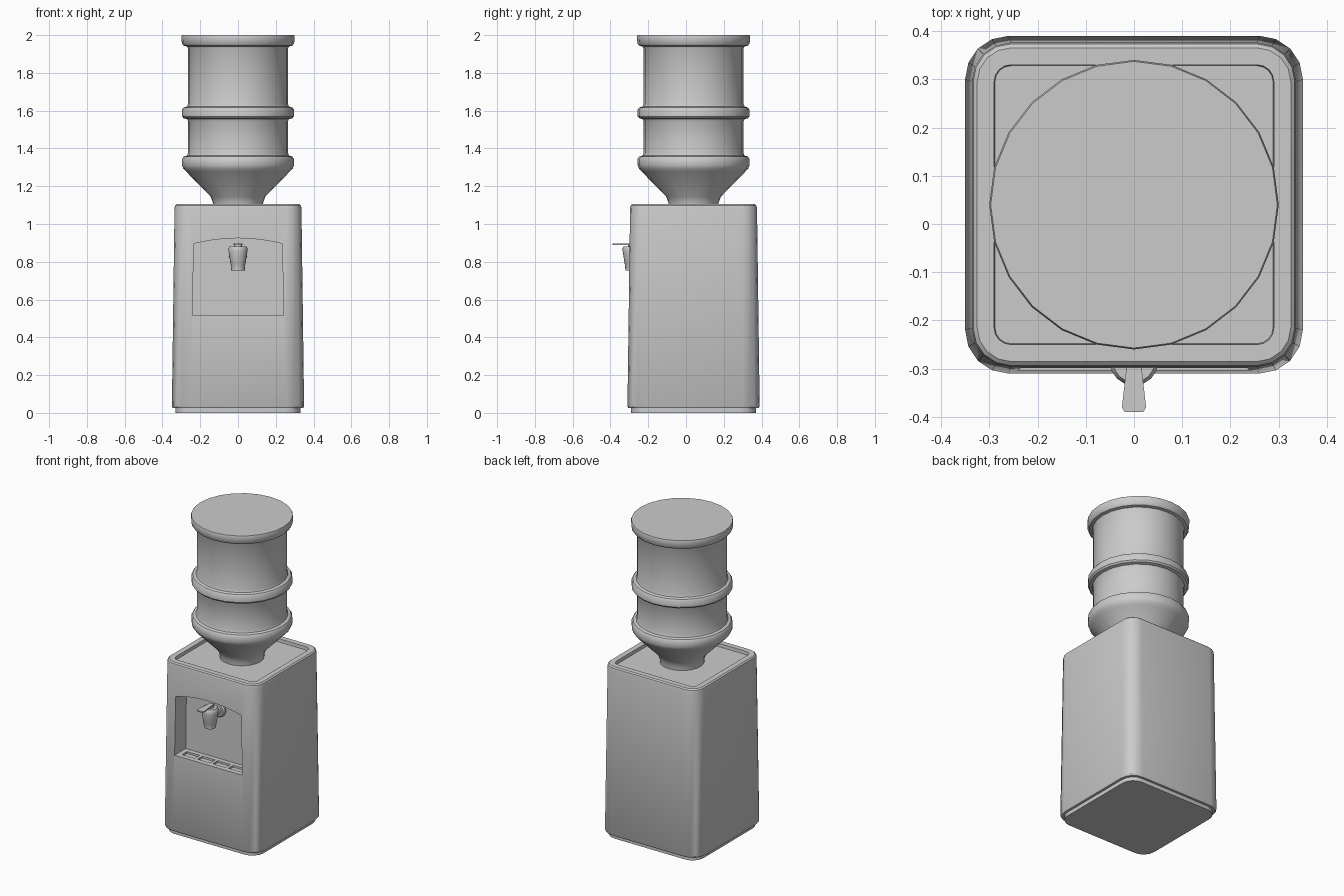
import bpy
import bmesh
from math import sin, cos, pi, radians
from mathutils import Matrix, Vector

cube = bpy.data.objects.get("Cube")
if cube:
    bpy.data.objects.remove(cube, do_unlink=True)

CENTRE_Y = 0.04
WALL_Y = -0.19


def make_object(name, bm):
    bmesh.ops.recalc_face_normals(bm, faces=bm.faces)
    mesh = bpy.data.meshes.new(name)
    bm.to_mesh(mesh)
    bm.free()
    obj = bpy.data.objects.new(name, mesh)
    bpy.context.collection.objects.link(obj)
    return obj


def activate(obj):
    bpy.ops.object.select_all(action='DESELECT')
    obj.select_set(True)
    bpy.context.view_layer.objects.active = obj


def smooth(obj, angle=35):
    activate(obj)
    bpy.ops.object.shade_smooth_by_angle(angle=radians(angle))


def loft(name, rings):
    """Skin a list of closed loops and cap both ends."""
    bm = bmesh.new()
    loops = [[bm.verts.new(p) for p in ring] for ring in rings]
    n = len(loops[0])
    for a, b in zip(loops, loops[1:]):
        for i in range(n):
            j = (i + 1) % n
            bm.faces.new((a[i], a[j], b[j], b[i]))
    bm.faces.new(loops[0][::-1])
    bm.faces.new(loops[-1])
    return make_object(name, bm)


def rounded_square(half, radius, z, steps=4):
    points = []
    for corner in range(4):
        mid = pi / 4 + corner * pi / 2
        cx = (half - radius) * (1 if cos(mid) > 0 else -1)
        cy = (half - radius) * (1 if sin(mid) > 0 else -1)
        for s in range(steps + 1):
            a = corner * pi / 2 + s / steps * pi / 2
            points.append((cx + radius * cos(a), CENTRE_Y + cy + radius * sin(a), z))
    return points


def lathe(name, profile, location, sides=24, rotation=None):
    rings = [[(r * cos(2 * pi * i / sides), r * sin(2 * pi * i / sides), z)
              for i in range(sides)] for r, z in profile]
    obj = loft(name, rings)
    if rotation:
        obj.data.transform(rotation)
    obj.data.transform(Matrix.Translation(Vector(location)))
    smooth(obj)
    return obj


def cut(target, cutter):
    cutter.hide_render = True
    mod = target.modifiers.new("cut", 'BOOLEAN')
    mod.operation = 'DIFFERENCE'
    mod.solver = 'EXACT'
    mod.object = cutter
    activate(target)
    bpy.ops.object.modifier_apply(modifier=mod.name)
    bpy.data.objects.remove(cutter, do_unlink=True)


# Cabinet: plinth step, tapered shell, rim and sunken top
sections = [(0.33, 0.08, 0), (0.33, 0.08, 0.025), (0.345, 0.09, 0.025),
            (0.35, 0.09, 0.035), (0.336, 0.08, 1.085), (0.333, 0.077, 1.098),
            (0.325, 0.07, 1.105), (0.29, 0.035, 1.105), (0.288, 0.033, 1.085)]
cabinet = loft("cabinet", [rounded_square(*s) for s in sections])

# Arched dispensing alcove
outline = [(-0.24, 0.515), (0.24, 0.515)]
for i in range(9):
    t = 1 - i / 4
    outline.append((0.235 * t, 0.925 - 0.03 * t * t))
alcove = loft("alcove_cutter", [[(x, y, z) for x, z in outline] for y in (-0.5, WALL_Y)])
cut(cabinet, alcove)

# Drain slots in the alcove floor
bm = bmesh.new()
for i in range(4):
    place = Matrix.Translation((-0.165 + i * 0.11, -0.245, 0.515))
    bmesh.ops.create_cube(bm, size=1, matrix=place @ Matrix.Diagonal((0.09, 0.05, 0.025, 1)))
cut(cabinet, make_object("slot_cutter", bm))
smooth(cabinet)

# Water bottle with three bands and a funnel neck
bottle_profile = [
    (0.13, 1.08), (0.132, 1.11), (0.145, 1.145), (0.275, 1.278), (0.29, 1.295),
    (0.296, 1.31), (0.296, 1.345), (0.288, 1.357), (0.27, 1.362), (0.265, 1.375),
    (0.265, 1.545), (0.27, 1.555), (0.288, 1.56), (0.296, 1.57), (0.296, 1.605),
    (0.288, 1.617), (0.27, 1.622), (0.265, 1.635), (0.265, 1.93), (0.27, 1.94),
    (0.288, 1.944), (0.297, 1.955), (0.30, 1.99), (0.297, 2.0)]
lathe("water_bottle", bottle_profile, (0, CENTRE_Y, 0))

# Tap: spout, feed pipe and wall flange
TAP_Y = -0.285
lathe("tap_spout", [(0.036, 0.755), (0.038, 0.785), (0.04, 0.79), (0.05, 0.855),
                    (0.05, 0.872), (0.043, 0.882)], (0, TAP_Y, 0), 16)
along_y = Matrix.Rotation(radians(-90), 4, 'X')
lathe("tap_pipe", [(0.028, 0), (0.028, 0.105)], (0, TAP_Y, 0.835), 16, along_y)
lathe("tap_flange", [(0.04, 0), (0.048, 0.01), (0.048, 0.025)],
      (0, WALL_Y - 0.02, 0.835), 16, along_y)
lathe("lever_stem", [(0.022, 0.875), (0.022, 0.892)], (0, TAP_Y, 0), 12)

# Flared push lever with clipped tip corners
lever = [(-0.015, -0.265), (-0.016, -0.30), (-0.025, -0.38), (-0.019, -0.39)]
lever += [(-x, y) for x, y in reversed(lever)]
loft("tap_lever", [[(x, y, z) for x, y in lever] for z in (0.89, 0.898)])
